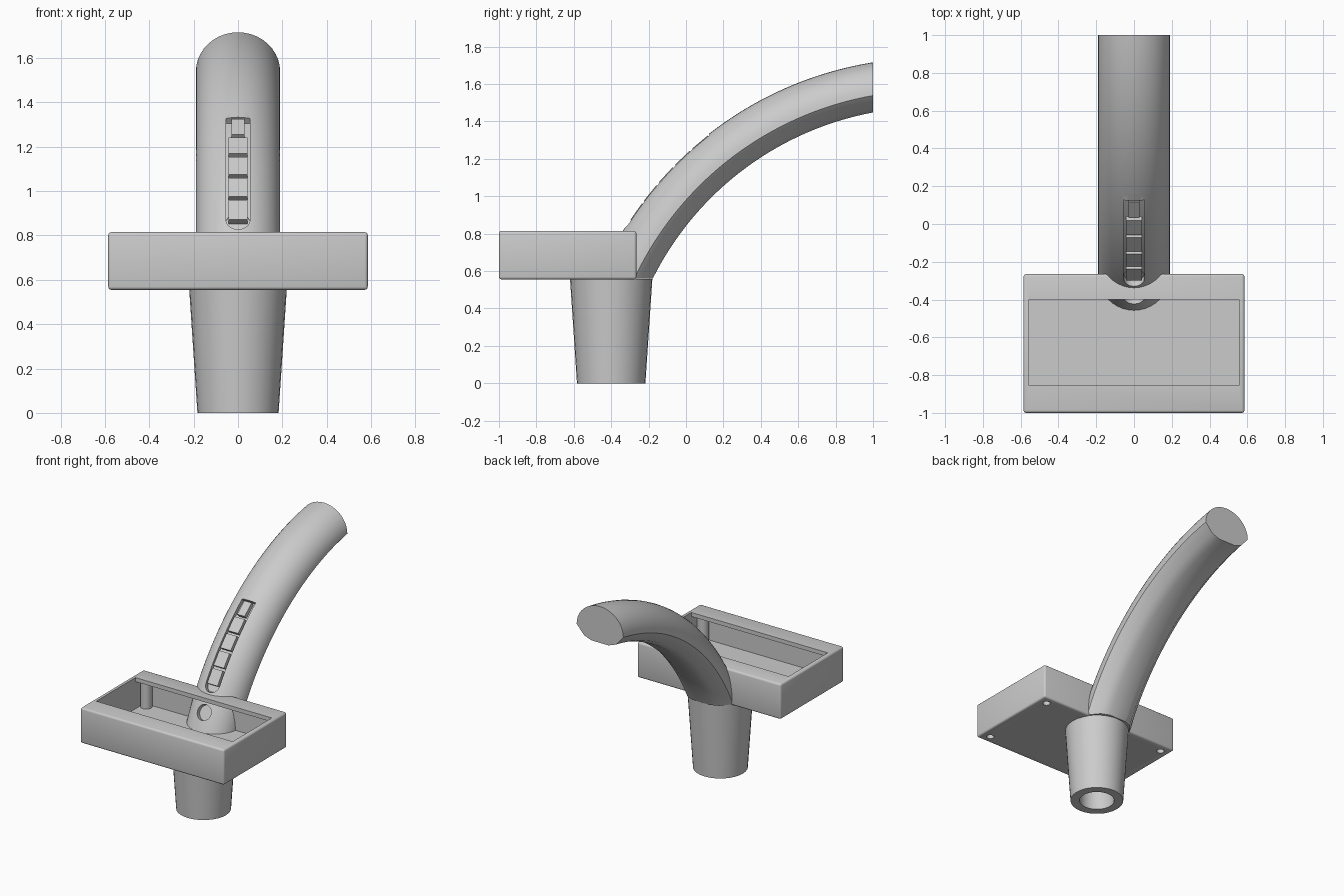
import bpy, bmesh
from math import sin, cos, pi, radians
from mathutils import Matrix, Vector

if "Cube" in bpy.data.objects:
    bpy.data.objects.remove(bpy.data.objects["Cube"])

grey = bpy.data.materials.new("plain_grey")
grey.use_nodes = True
grey.diffuse_color = (0.6, 0.6, 0.6, 1)
grey.node_tree.nodes["Principled BSDF"].inputs["Base Color"].default_value = (0.6, 0.6, 0.6, 1)

ARC_Y, ARC_Z = 1.304, -0.18      # centre of the arm's arc
R_TOP, R_EDGE, R_LOW = 1.92, 1.745, 1.656


def finish(name, bm):
    bmesh.ops.recalc_face_normals(bm, faces=bm.faces)
    mesh = bpy.data.meshes.new(name)
    bm.to_mesh(mesh)
    bm.free()
    obj = bpy.data.objects.new(name, mesh)
    mesh.materials.append(grey)
    bpy.context.collection.objects.link(obj)
    return obj


def activate(obj):
    bpy.ops.object.select_all(action='DESELECT')
    obj.select_set(True)
    bpy.context.view_layer.objects.active = obj


def block(name, lo, hi, bevel=0):
    bm = bmesh.new()
    bmesh.ops.create_cube(bm, size=1)
    for v in bm.verts:
        v.co = Vector([l + (c + 0.5) * (h - l) for c, l, h in zip(v.co, lo, hi)])
    if bevel:
        bmesh.ops.bevel(bm, geom=bm.edges[:], offset=bevel, segments=3,
                        affect='EDGES', profile=0.5)
    return finish(name, bm)


def rod(name, x, y, z0, z1, r0, r1, sides=24):
    bm = bmesh.new()
    bmesh.ops.create_cone(bm, cap_ends=True, segments=sides, radius1=r0, radius2=r1,
                          depth=z1 - z0,
                          matrix=Matrix.Translation((x, y, (z0 + z1) / 2)))
    return finish(name, bm)


def arc_point(x, r, deg):
    a = radians(deg)
    return Vector((x, ARC_Y - r * cos(a), ARC_Z + r * sin(a)))


def arc_sweep(section, start, end, steps):
    """Sweep (x, radius) points about the arc centre."""
    bm = bmesh.new()
    rings = [[bm.verts.new(arc_point(x, r, start + (end - start) * i / steps))
              for x, r in section] for i in range(steps + 1)]
    n = len(section)
    for a, b in zip(rings, rings[1:]):
        for j in range(n):
            k = (j + 1) % n
            bm.faces.new((a[j], a[k], b[k], b[j]))
    bm.faces.new(rings[0])
    bm.faces.new(rings[-1])
    return bm


def radial_rod(deg, radius):
    """Short cylinder pointing along the arc's radius."""
    out = arc_point(0, 1, deg) - Vector((0, ARC_Y, ARC_Z))
    turn = out.to_track_quat('Z', 'X').to_matrix().to_4x4()
    bm = bmesh.new()
    bmesh.ops.create_cone(bm, cap_ends=True, segments=20, radius1=radius, radius2=radius,
                          depth=0.12, matrix=Matrix.Translation(arc_point(0, 1.94, deg)) @ turn)
    return finish("cutter", bm)


def cut(obj, *cutters):
    activate(obj)
    for c in cutters:
        mod = obj.modifiers.new("cut", 'BOOLEAN')
        mod.operation, mod.solver, mod.object = 'DIFFERENCE', 'EXACT', c
        bpy.ops.object.modifier_apply(modifier=mod.name)
        bpy.data.objects.remove(c)


def smooth(obj, deg=30):
    activate(obj)
    bpy.ops.object.shade_smooth_by_angle(angle=radians(deg))


# Open tray with lips along the front and back of the opening
tray = block("tray", (-0.585, -1, 0.555), (0.585, -0.265, 0.815), 0.014)
cut(tray,
    block("cutter", (-0.555, -0.97, 0.585), (0.555, -0.295, 0.785)),
    block("cutter", (-0.555, -0.855, 0.7), (0.555, -0.4, 0.9)))

# Screw posts in the corners, drilled from below
for side, sx in (("left", 1), ("right", -1)):
    for end, y in (("front", -0.935), ("back", -0.33)):
        x = 0.515 * sx
        post = rod(f"{end}_{side}_post", x, y, 0.58, 0.79, 0.04, 0.04)
        for part in (tray, post):
            cut(part, rod("cutter", x, y, 0.5, 0.72, 0.026, 0.026, 16))
        smooth(post)
smooth(tray)

# Tapered hollow handle
handle = rod("handle", 0, -0.4, 0, 0.557, 0.183, 0.22, 32)
cut(handle, rod("cutter", 0, -0.4, -0.1, 0.5, 0.12, 0.12, 32))
smooth(handle)

# Curved arm: domed top, sharp side edges, shallow belly
section = [(0.19 * cos(pi * i / 20), R_EDGE + (R_TOP - R_EDGE) * sin(pi * i / 20))
           for i in range(21)]
section += [(-0.13, 1.678), (-0.07, R_LOW), (0.07, R_LOW), (0.13, 1.678)]
bm = arc_sweep(section, 18, 86, 48)
for co, no in (((0, 1, 0), (0, 1, 0)), ((0, 0, 0.56), (0, 0, -1))):
    res = bmesh.ops.bisect_plane(bm, geom=bm.verts[:] + bm.edges[:] + bm.faces[:],
                                 plane_co=co, plane_no=no, clear_outer=True)
    rim = [e for e in bm.edges if e.is_boundary]
    bmesh.ops.holes_fill(bm, edges=rim, sides=0)
arm = finish("arm", bm)

# Rounded groove along the arm and the cable hole inside the tray
groove = [(-0.055, 1.885), (0.055, 1.885), (0.055, 1.99), (-0.055, 1.99)]
cut(arm, finish("cutter", arc_sweep(groove, 33.3, 52, 16)),
    radial_rod(33.3, 0.0545), radial_rod(52, 0.0545), radial_rod(27.5, 0.055))
smooth(arm)

# Row of flat tiles in the groove
for i in range(5):
    mid = 34.9 + 3.8 * i
    w = 0.042 if i < 4 else 0.03
    tile = [(-w, 1.88), (w, 1.88), (w, 1.917), (-w, 1.917)]
    finish(f"tile_{i + 1}", arc_sweep(tile, mid - 1.6, mid + 1.6, 1))
